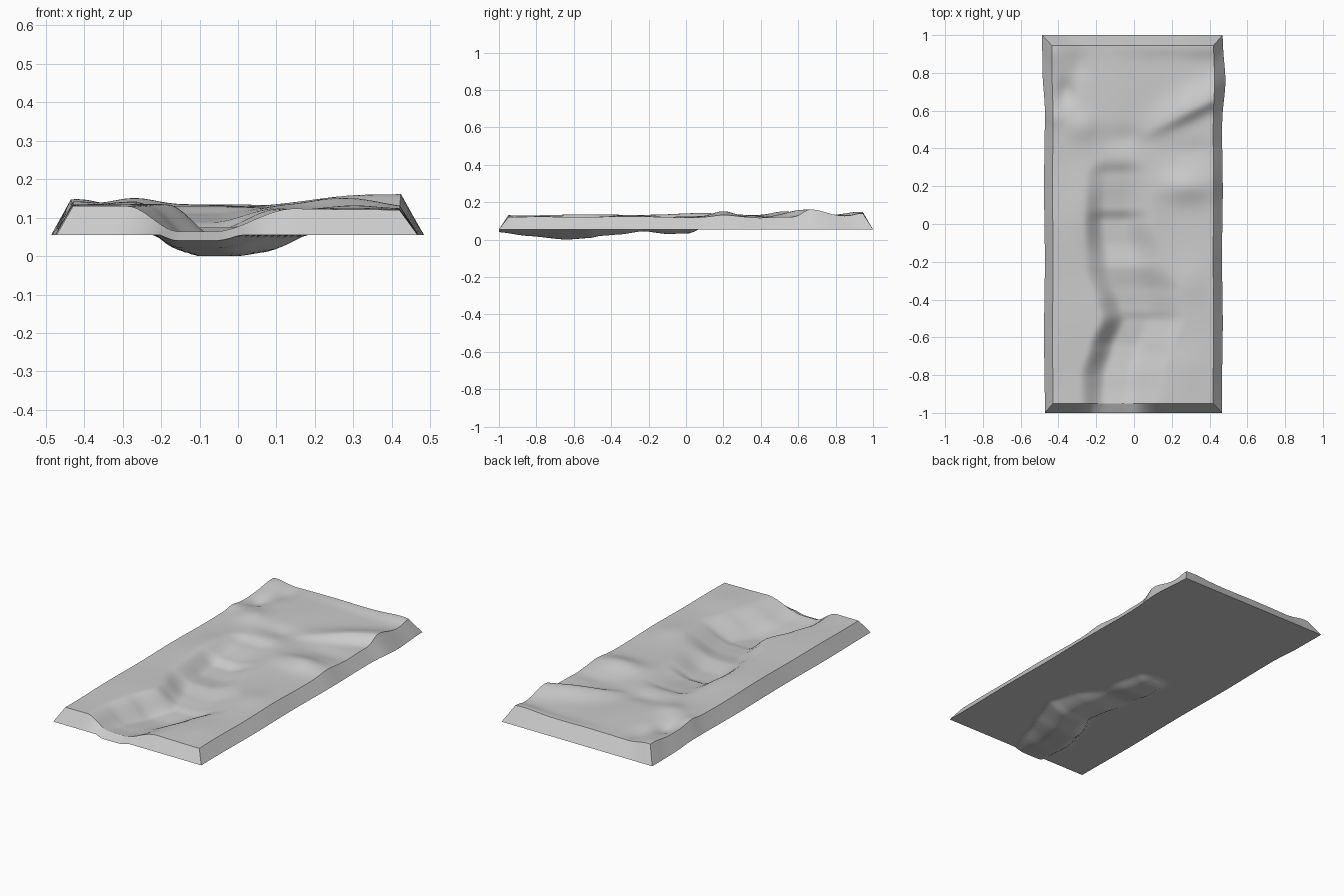
import bpy, bmesh, math

if "Cube" in bpy.data.objects:
    bpy.data.objects.remove(bpy.data.objects["Cube"])

BASE, THICK = 0.055, 0.03      # flat underside height, minimum ground thickness
NX, NY = 56, 116

def ss(a, b, t):
    t = min(1, max(0, (t - a) / (b - a)))
    return t * t * (3 - 2 * t)

def track(pts, y):
    """Smooth interpolation through (y, value) points."""
    if y <= pts[0][0]:
        return pts[0][1]
    for (a, va), (b, vb) in zip(pts, pts[1:]):
        if y <= b:
            return va + (vb - va) * (0.5 * ss(a, b, y) + 0.5 * (y - a) / (b - a))
    return pts[-1][1]

# Valley: steep left wall, gentle right wall and floor height along y
LEFT = [(-1, -.22), (-.8, -.215), (-.65, -.17), (-.5, -.11), (-.42, -.13), (-.25, -.19),
        (0, -.21), (.25, -.2), (.35, -.17)]
RIGHT = [(-1, .13), (-.8, .16), (-.65, .2), (-.5, .26), (-.35, .24), (-.2, .16), (0, .1), (.2, .11), (.35, .08)]
FLOOR = [(-1, .07), (-.85, .05), (-.64, .03), (-.51, .039), (-.46, .05), (-.35, .058), (-.23, .075),
         (-.1, .06), (.02, .064), (.08, .088), (.25, .108), (.36, .125)]

# Mounds and hollows: x, y, spread x, spread y, height
BUMPS = [(.28, .2, .14, .08, .03), (-.27, .52, .08, .08, .018), (-.27, .1, .08, .2, .01),
         (-.36, .7, .05, .07, -.026), (-.29, .84, .05, .08, -.012), (-.42, .92, .07, .09, .016),
         (-.42, .56, .05, .05, .01), (.2, .94, .3, .05, .012), (.38, .94, .1, .06, .012),
         (-.05, .45, .12, .06, -.012), (.28, -.75, .1, .12, .006), (.3, .39, .15, .06, -.008),
         (.3, -.3, .08, .1, .008)]

def height(x, y):
    bank = .132 - .011 * ss(-.1, .2, x)
    bank += .0015 * math.sin(9 * x + 5 * y) + .0015 * math.sin(11 * y - 4 * x)
    for bx, by, sx, sy, h in BUMPS:
        bank += h * math.exp(-((x - bx) / sx) ** 2 - ((y - by) / sy) ** 2)
    # diagonal ridge, steep on its front side
    d = y - (.46 + .48 * x)
    bank += .04 * ss(-.05, .33, x) * math.exp(-(d / (.05 if d < 0 else .11)) ** 2)
    l, r = track(LEFT, y), track(RIGHT, y)
    u = (x - l) / (r - l)
    w = ss(-.2, .18, u) * (1 - ss(.45, 1.05, u)) * (1 - ss(.27, .36, y))
    return bank * (1 - w) + track(FLOOR, y) * w

def under(x, y):
    return max(0, min(BASE, height(x, y) - THICK))

bm = bmesh.new()

def grid(x0, x1, y0, y1, zf, flip, wavy):
    rows = []
    for j in range(NY + 1):
        y = y0 + (y1 - y0) * j / NY
        a = x0 - wavy * (.01 * ss(.6, .8, y) + .002 * math.sin(8 * y))
        b = x1 + wavy * (.015 * math.exp(-((y - .75) / .13) ** 2) + .002 * math.sin(9 * y))
        row = []
        for i in range(NX + 1):
            x = a + (b - a) * i / NX
            row.append(bm.verts.new((x, y, zf(x, y))))
        rows.append(row)
    for j in range(NY):
        for i in range(NX):
            q = [rows[j][i], rows[j][i + 1], rows[j + 1][i + 1], rows[j + 1][i]]
            bm.faces.new(q[::-1] if flip else q)
    return rows

def rim(rows):
    return (rows[0] + [r[-1] for r in rows[1:]] + rows[-1][-2::-1]
            + [r[0] for r in rows[-2:0:-1]])

# Ground surface, underside, and the sloped skirt joining them
top = rim(grid(-.43, .42, -.95, .945, height, False, .4))
bot = rim(grid(-.474, .468, -1, 1, under, True, 1))
n = len(top)
for k in range(n):
    m = (k + 1) % n
    bm.faces.new((bot[k], bot[m], top[m], top[k]))

mesh = bpy.data.meshes.new("terrain_tile")
bm.to_mesh(mesh)
bm.free()
tile = bpy.data.objects.new("terrain_tile", mesh)
bpy.context.collection.objects.link(tile)

mat = bpy.data.materials.new("light_grey")
mat.diffuse_color = (.6, .6, .6, 1)
mat.use_nodes = True
mat.node_tree.nodes["Principled BSDF"].inputs["Base Color"].default_value = mat.diffuse_color
mesh.materials.append(mat)

bpy.context.view_layer.objects.active = tile
tile.select_set(True)
bpy.ops.object.shade_smooth_by_angle(angle=math.radians(30))
